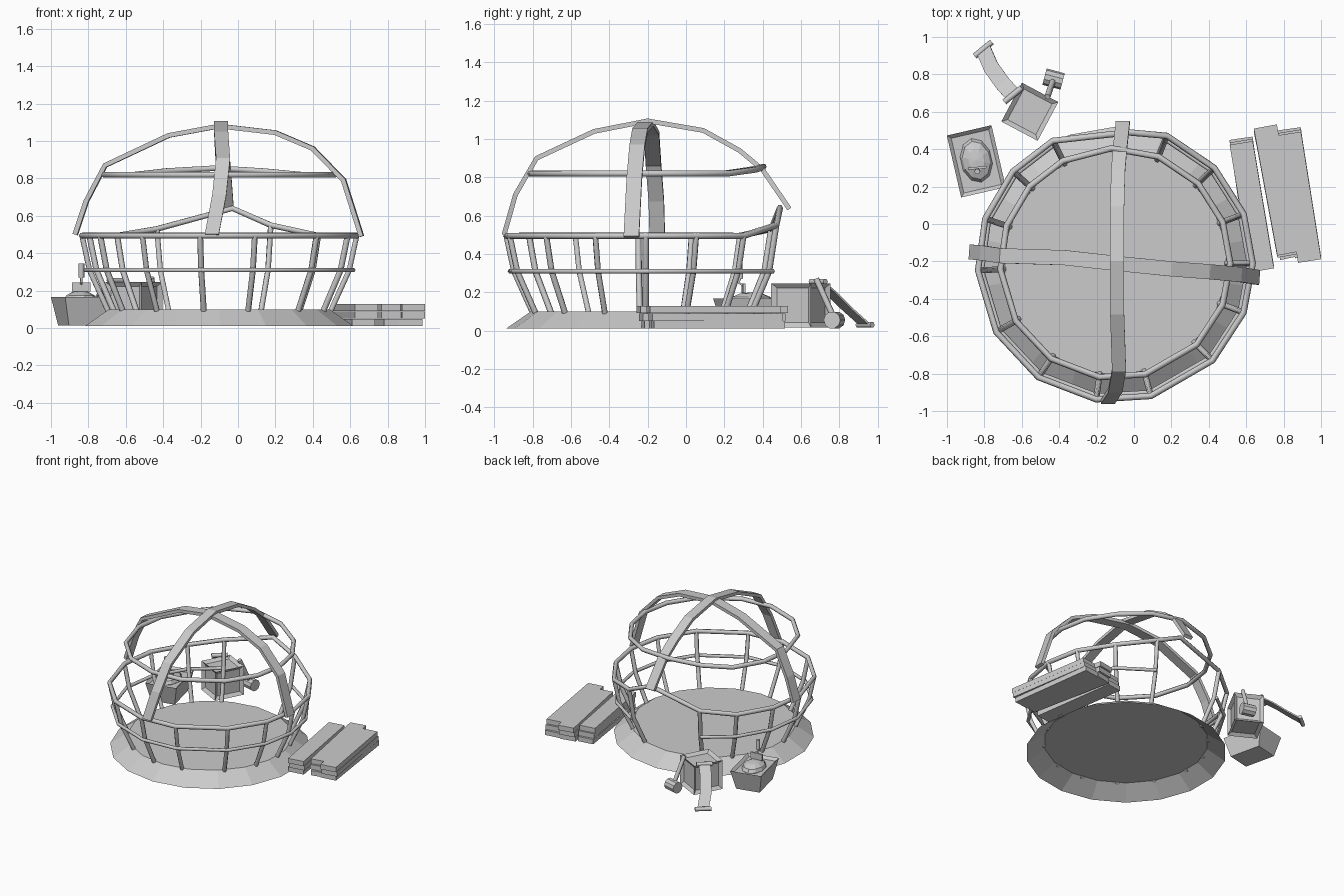
import bpy, bmesh, math
from mathutils import Vector, Matrix

if "Cube" in bpy.data.objects:
    bpy.data.objects.remove(bpy.data.objects["Cube"])

CX, CY = -0.1, -0.21


def add_mesh(name, bm):
    bmesh.ops.recalc_face_normals(bm, faces=bm.faces)
    me = bpy.data.meshes.new(name)
    bm.to_mesh(me)
    bm.free()
    ob = bpy.data.objects.new(name, me)
    bpy.context.collection.objects.link(ob)
    return ob


def tube(name, pts, r, cyclic=False):
    cu = bpy.data.curves.new(name, 'CURVE')
    cu.dimensions = '3D'
    cu.bevel_depth = r
    cu.bevel_resolution = 1
    cu.use_fill_caps = True
    sp = cu.splines.new('POLY')
    sp.points.add(len(pts) - 1)
    for p, co in zip(sp.points, pts):
        p.co = (*co, 1)
    sp.use_cyclic_u = cyclic
    ob = bpy.data.objects.new(name, cu)
    bpy.context.collection.objects.link(ob)
    bpy.ops.object.select_all(action='DESELECT')
    ob.select_set(True)
    bpy.context.view_layer.objects.active = ob
    bpy.ops.object.convert(target='MESH')
    return ob


def band(name, pts, side, w, t):
    """Flat strip of width w and thickness t swept along pts."""
    pts = [Vector(p) for p in pts]
    side = Vector(side).normalized()
    bm = bmesh.new()
    rings = []
    for i, p in enumerate(pts):
        tan = (pts[min(i + 1, len(pts) - 1)] - pts[max(i - 1, 0)]).normalized()
        n = tan.cross(side).normalized()
        rings.append([bm.verts.new(p + side * a * w / 2 + n * b * t / 2)
                      for a, b in ((-1, -1), (1, -1), (1, 1), (-1, 1))])
    for r0, r1 in zip(rings, rings[1:]):
        for k in range(4):
            bm.faces.new((r0[k], r0[(k + 1) % 4], r1[(k + 1) % 4], r1[k]))
    bm.faces.new(rings[0])
    bm.faces.new(rings[-1])
    return add_mesh(name, bm)


def box(name, loc, size, rot=0, taper=1.0, inset=None, top_only=False):
    bm = bmesh.new()
    bmesh.ops.create_cube(bm, size=1, matrix=Matrix.Diagonal((*size, 1)))
    for v in bm.verts:
        if v.co.z < 0:
            v.co.x *= taper
            v.co.y *= taper
    bmesh.ops.recalc_face_normals(bm, faces=bm.faces)
    if inset:
        fs = [f for f in bm.faces if not top_only or f.normal.z > 0.9]
        bmesh.ops.inset_individual(bm, faces=fs, thickness=inset[0], depth=0)
        for f in fs:
            n = f.normal.copy()
            for v in f.verts:
                v.co -= n * inset[1]
    ob = add_mesh(name, bm)
    ob.location = loc
    ob.rotation_euler.z = math.radians(rot)
    return ob


def polar(r, deg, z):
    a = math.radians(deg)
    return (CX + r * math.cos(a), CY + r * math.sin(a), z)


# open-bottomed earth mound
bm = bmesh.new()
bmesh.ops.create_cone(bm, cap_ends=True, segments=18, radius1=0.73, radius2=0.6,
                      depth=0.09, matrix=Matrix.Translation((CX, CY, 0.055)))
bmesh.ops.delete(bm, geom=[f for f in bm.faces if f.normal.z < -0.9], context='FACES')
add_mesh("mound", bm)

# leaning posts, leaving an entrance at the back
angles = [117, 138, 161, 183, 210, 236, 262, 285, 315, 339, 360, 381, 404, 428]


def rim(a):
    return {117: 0.53, 428: 0.55}.get(a, 0.495)


for i, a in enumerate(angles):
    tube(f"post_{i}", [polar(0.595, a, 0.09), polar(0.695, a, 0.31), polar(0.735, a, rim(a))], 0.016)

# rings: middle rail, upper rim with a peak over the entrance, roof ring
tube("middle_rail", [polar(0.715, a, 0.31) for a in angles], 0.013)
tube("upper_rim", [polar(0.735, a, rim(a)) for a in angles] + [(-0.03, 0.49, 0.64)], 0.017, True)
roof = [(a, 0.82) for a in angles] + [(452, 0.855)]
tube("roof_ring", [polar(0.615, a, 0.84 if a in (117, 428) else z) for a, z in roof], 0.017, True)

# crossing arches
band("cross_arch", [(-0.87, -0.15, 0.5), (-0.81, -0.155, 0.68), (-0.71, -0.17, 0.87),
                    (-0.37, -0.18, 1.03), (-0.1, -0.21, 1.08), (0.2, -0.24, 1.045),
                    (0.4, -0.255, 0.96), (0.565, -0.27, 0.79), (0.66, -0.285, 0.49)],
     (0.07, 1, 0), 0.08, 0.025)
band("long_arch", [(-0.14, -0.95, 0.5), (-0.1, -0.89, 0.71), (-0.08, -0.78, 0.9),
                   (-0.09, -0.48, 1.04), (-0.09, -0.2, 1.095), (-0.09, 0.09, 1.045),
                   (-0.085, 0.28, 0.94), (-0.075, 0.4, 0.84), (-0.06, 0.54, 0.635)],
     (1, 0, 0), 0.075, 0.025)

# stack of planks, three layers of three
for k in range(3):
    for i, (x, y, rot) in enumerate(((0.63, 0.105, 9.5), (0.765, 0.17, 10.5), (0.885, 0.155, 9))):
        s = (k - 1) * (-1) ** i
        top = k == 2
        box(f"plank_{k}_{i}", (x + (0 if top else 0.008 * s), y - 0.012 * s, 0.03 + 0.04 * k),
            (0.125, 0.69, 0.038), rot if top else rot + 1.2 * s)

# mortar tub with heap and trowel
box("tub", (-0.843, 0.335, 0.09), (0.245, 0.34, 0.155), 13, 0.75, (0.028, 0.02), True)
bm = bmesh.new()
bmesh.ops.create_uvsphere(bm, u_segments=10, v_segments=6, radius=1,
                          matrix=Matrix.Diagonal((0.085, 0.12, 0.05, 1)))
heap = add_mesh("mortar_heap", bm)
heap.location = (-0.843, 0.34, 0.15)
heap.rotation_euler.z = math.radians(13)
box("trowel_blade", (-0.838, 0.3, 0.22), (0.1, 0.012, 0.05), 5)
tube("trowel_neck", [(-0.838, 0.3, 0.235), (-0.838, 0.275, 0.25), (-0.838, 0.285, 0.28)], 0.007)
tube("trowel_handle", [(-0.838, 0.285, 0.27), (-0.838, 0.28, 0.345)], 0.016)

# crate with recessed panels
box("crate", (-0.557, 0.6, 0.132), (0.22, 0.235, 0.23), -28, 1, (0.035, 0.02))

# mallet leaning on the crate
tube("mallet_handle", [(-0.463, 0.68, 0.27), (-0.43, 0.775, 0.06)], 0.016)
bm = bmesh.new()
m = Matrix.Translation((-0.43, 0.775, 0.055)) @ Matrix.Rotation(math.radians(-15), 4, 'Z') @ Matrix.Rotation(math.pi / 2, 4, 'Y')
bmesh.ops.create_cone(bm, cap_ends=True, segments=10, radius1=0.045, radius2=0.045, depth=0.1, matrix=m)
add_mesh("mallet_head", bm)

# two-handled saw leaning on the crate
across = Vector((0.77, 0.63, 0))
saw = [(-0.647, 0.69, 0.255), (-0.705, 0.755, 0.2), (-0.765, 0.84, 0.115), (-0.806, 0.935, 0.03)]
band("saw_blade", saw, across, 0.085, 0.01)
for name, p in (("saw_handle_top", saw[0]), ("saw_handle_bottom", saw[-1])):
    tube(name, [Vector(p) - across * 0.06, Vector(p) + across * 0.06], 0.016)
